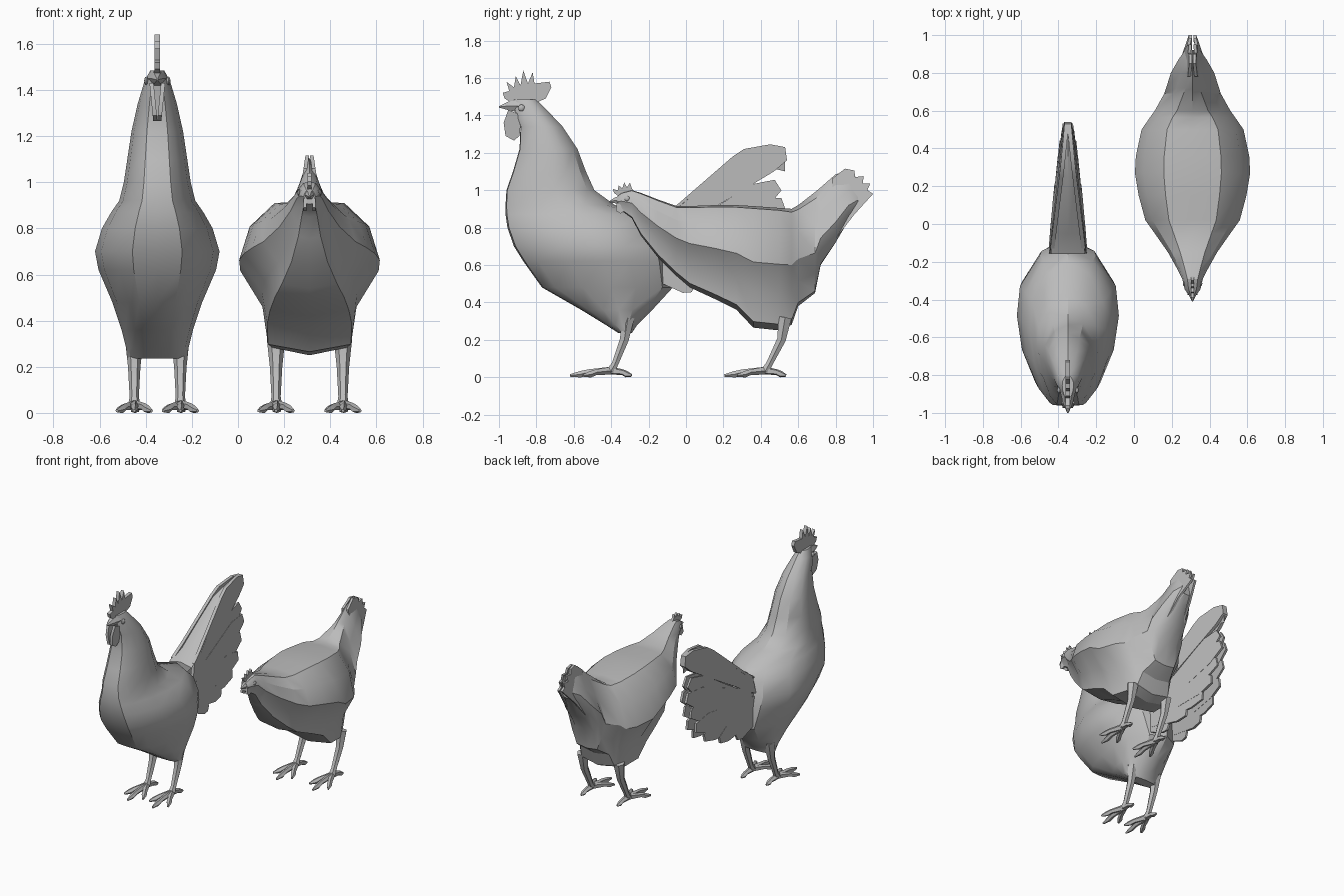
import bpy, bmesh, math
from mathutils import Vector

if "Cube" in bpy.data.objects:
    bpy.data.objects.remove(bpy.data.objects["Cube"])

grey = bpy.data.materials.new("plain grey")
grey.use_nodes = True
grey.diffuse_color = (0.5, 0.5, 0.5, 1)
grey.node_tree.nodes["Principled BSDF"].inputs["Base Color"].default_value = (0.5, 0.5, 0.5, 1)
grey.node_tree.nodes["Principled BSDF"].inputs["Roughness"].default_value = 0.8


def finish(name, bm, angle=30):
    bmesh.ops.recalc_face_normals(bm, faces=bm.faces)
    mesh = bpy.data.meshes.new(name)
    bm.to_mesh(mesh)
    bm.free()
    mesh.materials.append(grey)
    obj = bpy.data.objects.new(name, mesh)
    bpy.context.collection.objects.link(obj)
    bpy.ops.object.select_all(action='DESELECT')
    obj.select_set(True)
    bpy.context.view_layer.objects.active = obj
    bpy.ops.object.shade_smooth_by_angle(angle=math.radians(angle))
    return obj


def loft(name, rings, angle=30):
    """Skin a list of closed rings and cap both ends."""
    bm = bmesh.new()
    loops = [[bm.verts.new(p) for p in ring] for ring in rings]
    for a, b in zip(loops, loops[1:]):
        for i in range(len(a)):
            j = (i + 1) % len(a)
            bm.faces.new((a[i], a[j], b[j], b[i]))
    bm.faces.new(loops[0])
    bm.faces.new(loops[-1])
    return finish(name, bm, angle)


def mirrored(half):
    """Close a half section whose first and last points lie on the middle line."""
    return half + [(-x, v) for x, v in half[-2:0:-1]]


def plate(name, outline, x, thick, lean=lambda y, z: 0):
    """Flat side-on shape given by (y, z) points, leaning sideways by a rule."""
    bm = bmesh.new()
    sides = [[bm.verts.new((x + lean(y, z) + s * thick / 2, y, z)) for y, z in outline]
             for s in (-1, 1)]
    bm.faces.new(sides[0])
    bm.faces.new(sides[1])
    for i in range(len(outline)):
        j = (i + 1) % len(outline)
        bm.faces.new((sides[0][i], sides[0][j], sides[1][j], sides[1][i]))
    return finish(name, bm)


def limb(name, path, sides=6):
    """Tapered tube through (point, radius) pairs."""
    rings = []
    for i, (p, r) in enumerate(path):
        d = Vector(path[min(i + 1, len(path) - 1)][0]) - Vector(path[max(i - 1, 0)][0])
        rot = d.to_track_quat('Z', 'Y')
        rings.append([Vector(p) + rot @ Vector((r * math.cos(t), r * math.sin(t), 0))
                      for t in (math.tau * k / sides for k in range(sides))])
    return loft(name, rings, 40)


def leg(name, x, hip, ankle):
    """Shank, three front toes and a hind toe."""
    foot = Vector((x, ankle, 0.035))
    limb(name + "_shank", [((x, hip, 0.32), 0.04), ((x, hip - 0.02, 0.2), 0.027),
                           ((x, ankle + 0.02, 0.07), 0.02), (foot, 0.026)])
    for toe, dx, dy in (("inner", -0.075, -0.15), ("middle", 0, -0.22),
                        ("outer", 0.075, -0.15), ("hind", 0.01, 0.11)):
        tip = foot + Vector((dx, dy, -0.026))
        mid = foot.lerp(tip, 0.55) + Vector((0, 0, 0.006))
        limb(f"{name}_{toe}_toe", [(foot, 0.022), (mid, 0.016),
                                   (foot.lerp(tip, 0.75), 0.018), (tip, 0.007)], 5)


def eyes(name, x, half, y, z, r):
    for s in (-1, 1):
        bm = bmesh.new()
        bmesh.ops.create_uvsphere(bm, u_segments=8, v_segments=6, radius=r)
        for v in bm.verts:
            v.co = (x + s * half + v.co.x * 0.5, y + v.co.y, z + v.co.z)
        finish(f"{name}_eye_{'left' if s > 0 else 'right'}", bm, 60)


# ---- Rooster ----
RX = -0.35
section = mirrored([(0, 0), (.4, .01), (.64, .1), (.9, .31), (1, .53), (.94, .72), (.55, .92), (0, 1)])
levels = [  # height, front, back, half width
    (.235, -.36, -.29, .13), (.28, -.43, -.26, .135), (.36, -.56, -.18, .155),
    (.48, -.77, -.07, .195), (.62, -.87, -.08, .255), (.70, -.92, -.10, .27),
    (.80, -.955, -.13, .24), (.87, -.965, -.2, .2), (.92, -.965, -.38, .165),
    (1.0, -.96, -.49, .145), (1.1, -.925, -.535, .13), (1.22, -.89, -.58, .112),
    (1.34, -.885, -.66, .085), (1.44, -.92, -.755, .055), (1.485, -.92, -.8, .03)]
loft("rooster_body", [[(RX + u * w, f + v * (b - f), z) for u, v in section]
                      for z, f, b, w in levels])
limb("rooster_beak", [((RX, -.89, 1.45), .04), ((RX, -.95, 1.45), .026), ((RX, -1.0, 1.445), .004)])
plate("rooster_comb", [(-.92, 1.46), (-.97, 1.49), (-.98, 1.52), (-.945, 1.53), (-.96, 1.58),
                       (-.92, 1.55), (-.91, 1.61), (-.885, 1.56), (-.87, 1.64), (-.845, 1.57),
                       (-.82, 1.63), (-.81, 1.57), (-.73, 1.58), (-.72, 1.55), (-.75, 1.49),
                       (-.82, 1.46)], RX, .024)
for s in (-1, 1):
    plate("rooster_wattle", [(-.95, 1.43), (-.975, 1.36), (-.965, 1.29), (-.92, 1.265),
                             (-.89, 1.29), (-.88, 1.4)], RX + s * .012, .018,
          lambda y, z: s * .1 * (z - 1.3))
eyes("rooster", RX, .048, -.88, 1.44, .018)

# Tail: two leaning sheets of feathers under a ridge
feathers = [((.0, .72), (.49, 1.03), .075), ((-.1, .7), (.52, .93), .075), ((-.12, .66), (.485, .81), .075),
            ((-.14, .64), (.44, .69), .07), ((-.15, .62), (.36, .59), .06),
            ((-.15, .6), (.21, .52), .055), ((-.15, .56), (.04, .475), .045)]
for s in (-1, 1):
    def lean(y, z):
        return s * (.1 - .094 * y - .035 * z)
    plate("rooster_top_feather", [(-.16, .72), (-.13, .86), (-.05, .92), (.25, 1.18), (.31, 1.22),
                                  (.45, 1.245), (.53, 1.23), (.54, 1.16), (.47, 1.1)], RX, .022, lean)
    for k, (a, b, w) in enumerate(feathers):
        a, b = Vector(a), Vector(b)
        n = (b - a).orthogonal().normalized() * w
        m = a.lerp(b, .8)
        plate(f"rooster_tail_feather_{k}", [a - n, m - n, b - n * .5, b + n * .4, m + n, a + n],
              RX, .014 + .003 * (k % 2), lean)
ridge = [(-.16, .86, .09), (-.05, .92, .085), (.25, 1.18, .045), (.45, 1.24, .018), (.53, 1.22, .012)]
loft("rooster_tail_ridge", [[(RX - w, y, z - .02), (RX, y, z), (RX + w, y, z - .02), (RX, y, z - .12)]
                            for y, z, w in ridge])

# ---- Hen ----
HX = 0.31
flank = [(0, 1), (.5, .98), (.85, .8), (1, .54), (.68, .3), (.6, .05), (.0, 0)]
tail = [(0, 1), (.2, .9), (.55, .6), (1, .3), (.85, .12), (.5, .0), (.0, 0)]
stations = [  # distance back, bottom, top, half width, blend towards the tail section
    (-.37, .905, .965, .025, 0), (-.345, .89, .985, .042, 0), (-.29, .85, 1.0, .055, 0),
    (-.24, .755, .985, .08, 0), (-.15, .64, .95, .13, 0),
    (-.05, .54, .915, .2, 0), (.02, .48, .915, .25, 0), (.15, .42, .92, .285, 0),
    (.27, .36, .92, .305, 0), (.36, .265, .915, .3, 0), (.5, .25, .905, .27, 0),
    (.565, .28, .9, .225, .1), (.6, .38, .92, .2, .3), (.69, .45, .99, .15, .6),
    (.72, .6, 1.015, .14, .8), (.8, .72, 1.085, .115, 1), (.87, .84, 1.105, .075, 1),
    (.92, .9, 1.06, .04, 1)]
loft("hen_body", [[(HX + u * w, y, lo + v * (hi - lo)) for u, v in
                   mirrored([(p[0] + t * (q[0] - p[0]), p[1] + t * (q[1] - p[1]))
                             for p, q in zip(flank, tail)])]
                  for y, lo, hi, w, t in stations])
for s in (-1, 1):
    plate("hen_tail_feathers", [(.78, 1.06), (.85, 1.115), (.9, 1.105), (.905, 1.07), (.95, 1.075),
                                (.945, 1.035), (.985, 1.035), (.97, 1.0), (1.0, .98), (.9, .87),
                                (.8, .74)], HX, .016,
          lambda y, z: s * (.012 + .15 * (1.1 - z) * (y < .95)))
limb("hen_beak", [((HX, -.35, .945), .028), ((HX, -.38, .945), .018), ((HX, -.41, .938), .003)])
plate("hen_comb", [(-.35, .96), (-.385, .985), (-.39, 1.005), (-.365, 1.0), (-.36, 1.025), (-.34, 1.01),
                   (-.33, 1.04), (-.315, 1.015), (-.3, 1.04), (-.29, 1.01), (-.27, .99)], HX, .016)
for s in (-1, 1):
    plate("hen_wattle", [(-.37, .93), (-.375, .89), (-.35, .875), (-.325, .89), (-.33, .93)],
          HX + s * .02, .014)
eyes("hen", HX, .045, -.315, .955, .014)

# ---- Legs ----
for side, s in (("left", 1), ("right", -1)):
    leg(f"rooster_{side}_leg", RX + s * .1, -.31, -.4)
    leg(f"hen_{side}_leg", HX + s * .145, .53, .425)
